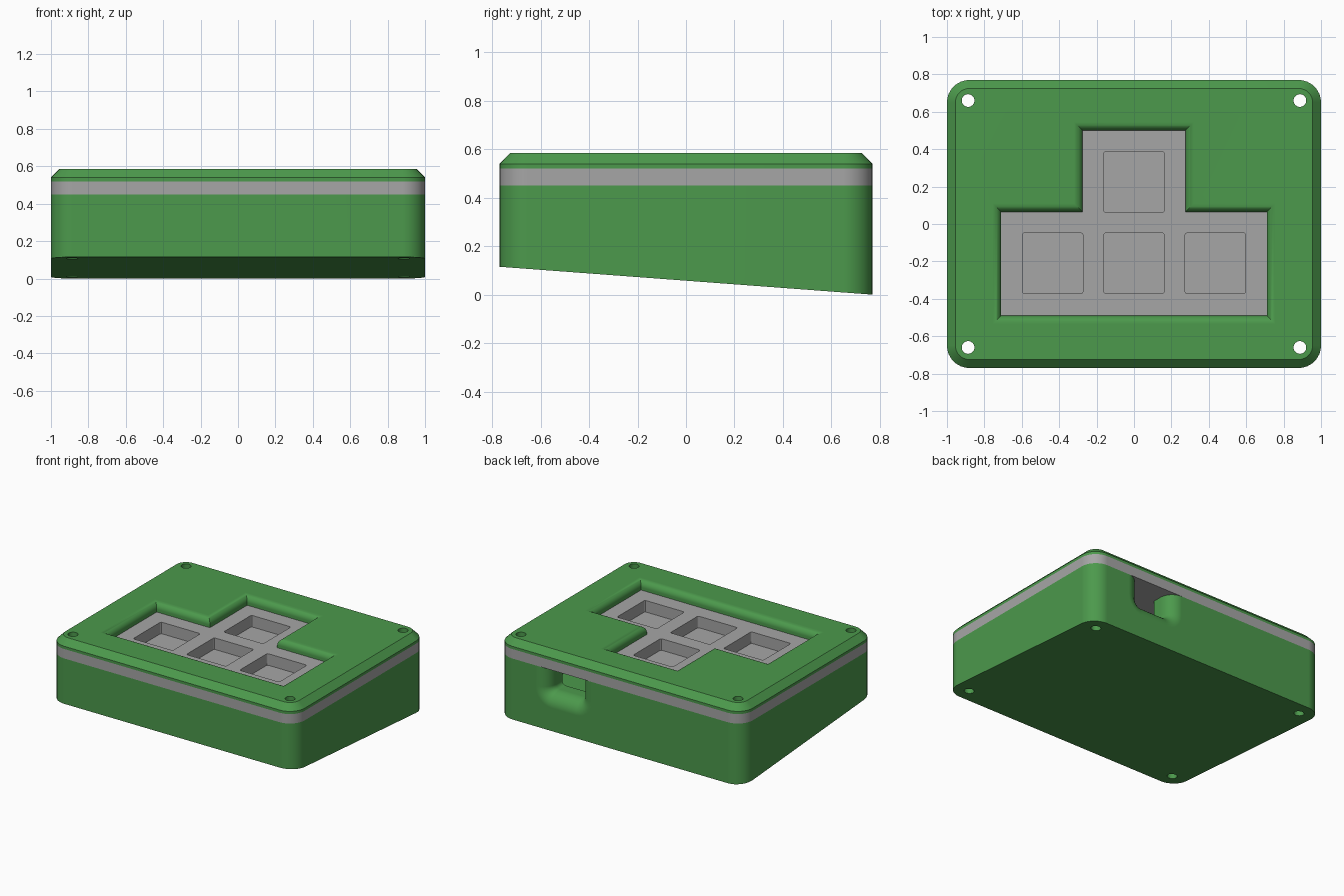
import bpy, bmesh, math

if "Cube" in bpy.data.objects:
    bpy.data.objects.remove(bpy.data.objects["Cube"])


def material(name, rgb):
    m = bpy.data.materials.new(name)
    m.diffuse_color = (*rgb, 1)
    m.use_nodes = True
    m.node_tree.nodes["Principled BSDF"].inputs["Base Color"].default_value = m.diffuse_color
    return m


GREEN = material("green plastic", (0.072, 0.319, 0.072))
GRAY = material("gray plastic", (0.38, 0.38, 0.38))


def loft(name, rings, mat=None):
    """Skin a list of closed rings with equal vertex counts and cap both ends."""
    bm = bmesh.new()
    vs = [[bm.verts.new(p) for p in ring] for ring in rings]
    n = len(vs[0])
    for a, b in zip(vs, vs[1:]):
        for i in range(n):
            j = (i + 1) % n
            bm.faces.new((a[i], a[j], b[j], b[i]))
    bm.faces.new(vs[0][::-1])
    bm.faces.new(vs[-1])
    bmesh.ops.recalc_face_normals(bm, faces=bm.faces)
    me = bpy.data.meshes.new(name)
    bm.to_mesh(me)
    bm.free()
    ob = bpy.data.objects.new(name, me)
    bpy.context.collection.objects.link(ob)
    if mat:
        me.materials.append(mat)
    return ob


def rounded(cx, cy, hx, hy, r, seg=8):
    """Outline of a rounded rectangle."""
    pts = []
    for k, (sx, sy) in enumerate([(1, 1), (-1, 1), (-1, -1), (1, -1)]):
        for i in range(seg + 1):
            a = math.pi / 2 * (k + i / seg)
            pts.append((cx + sx * (hx - r) + r * math.cos(a),
                        cy + sy * (hy - r) + r * math.sin(a)))
    return pts


def at(outline, z):
    return [(x, y, z) for x, y in outline]


def cut(ob, *cutters):
    bpy.context.view_layer.objects.active = ob
    for c in cutters:
        c.hide_render = True
        mod = ob.modifiers.new("cut", 'BOOLEAN')
        mod.operation = 'DIFFERENCE'
        mod.solver = 'EXACT'
        mod.object = c
        bpy.ops.object.modifier_apply(modifier=mod.name)


# Main dimensions
HX, HY, R = 1.0, 0.77, 0.12
Z_BODY, Z_PLATE, Z_TOP, CH = 0.45, 0.52, 0.585, 0.045
outer = rounded(0, 0, HX, HY, R)

# Lower case with a sloping underside
case = loft("lower_case", [[(x, y, 0.0575 - 0.0747 * y) for x, y in outer],
                           at(outer, Z_BODY)], GREEN)
# Middle plate
plate = loft("switch_plate", [at(outer, Z_BODY), at(outer, Z_PLATE)], GRAY)
# Top cover with a chamfered rim
cover = loft("top_cover", [at(outer, Z_PLATE), at(outer, Z_TOP - CH),
                           at(rounded(0, 0, HX - CH, HY - CH, R - CH), Z_TOP)], GREEN)

# Hollow interior of the case
inside = rounded(0, 0, 0.82, 0.6, 0.04)
cavity = loft("cavity_cutter", [at(inside, 0.16), at(inside, 0.6)])

# Cable opening in the back, flaring outwards
FL = 0.1


def port_ring(o, y):
    cx, hw, zb, r = 0.46, 0.13 + o, 0.27 - o, 0.03 + o
    pts = [(cx - hw, y, 0.6)]
    for sx, start in ((-1, math.pi), (1, 1.5 * math.pi)):
        for i in range(7):
            a = start + math.pi / 2 * i / 6
            pts.append((cx + sx * (hw - r) + r * math.cos(a), y, zb + r + r * math.sin(a)))
    return pts + [(cx + hw, y, 0.6)]


angles = [math.pi / 2 * i / 8 for i in range(9)]
port = loft("port_cutter", [port_ring(0, 0.5)]
            + [port_ring(FL * (1 - math.cos(a)), HY - FL + FL * math.sin(a)) for a in angles]
            + [port_ring(FL, 0.85)])

# T-shaped window in the cover, with a rounded upper lip
T = [(-.71, -.49, -1, -1), (.71, -.49, 1, -1), (.71, .065, 1, 1), (.275, .065, 1, 1),
     (.275, .5, 1, 1), (-.275, .5, -1, 1), (-.275, .065, -1, 1), (-.71, .065, -1, 1)]


def t_ring(o, z):
    return [(x + sx * o, y + sy * o, z) for x, y, sx, sy in T]


window = loft("window_cutter", [t_ring(0, 0.48)]
              + [t_ring(CH * (1 - math.cos(a)), Z_TOP - CH + CH * math.sin(a)) for a in angles]
              + [t_ring(CH, 0.65)])

# Square key wells with closed floors
wells, well_cutters = [], []
for x, y in [(0, 0.225), (-0.435, -0.21), (0, -0.21), (0.435, -0.21)]:
    hole = rounded(x, y, 0.162, 0.162, 0.012, 3)
    wall = rounded(x, y, 0.19, 0.19, 0.012, 3)
    c = loft("well_cutter", [at(hole, 0.435), at(hole, 0.6)])
    w = loft("key_well", [at(wall, 0.41), at(wall, Z_BODY)], GRAY)
    cut(w, c)
    wells.append(w)
    well_cutters.append(c)

# Screw holes through all layers
screws = []
for sx in (-1, 1):
    for sy in (-1, 1):
        ring = [(sx * 0.887 + 0.034 * math.cos(math.tau * i / 24),
                 sy * 0.66 + 0.034 * math.sin(math.tau * i / 24)) for i in range(24)]
        screws.append(loft("screw_cutter", [at(ring, -0.2), at(ring, 0.8)]))

cut(case, cavity, port, *screws)
cut(plate, *well_cutters, *screws)
cut(cover, window, *screws)

for c in [cavity, port, window] + well_cutters + screws:
    bpy.data.objects.remove(c)

# Smooth shading with crisp edges
for ob in [case, plate, cover] + wells:
    bpy.ops.object.select_all(action='DESELECT')
    ob.select_set(True)
    bpy.context.view_layer.objects.active = ob
    bpy.ops.object.shade_smooth_by_angle(angle=math.radians(30))
    mod = ob.modifiers.new("weighted", 'WEIGHTED_NORMAL')
    mod.keep_sharp = True
